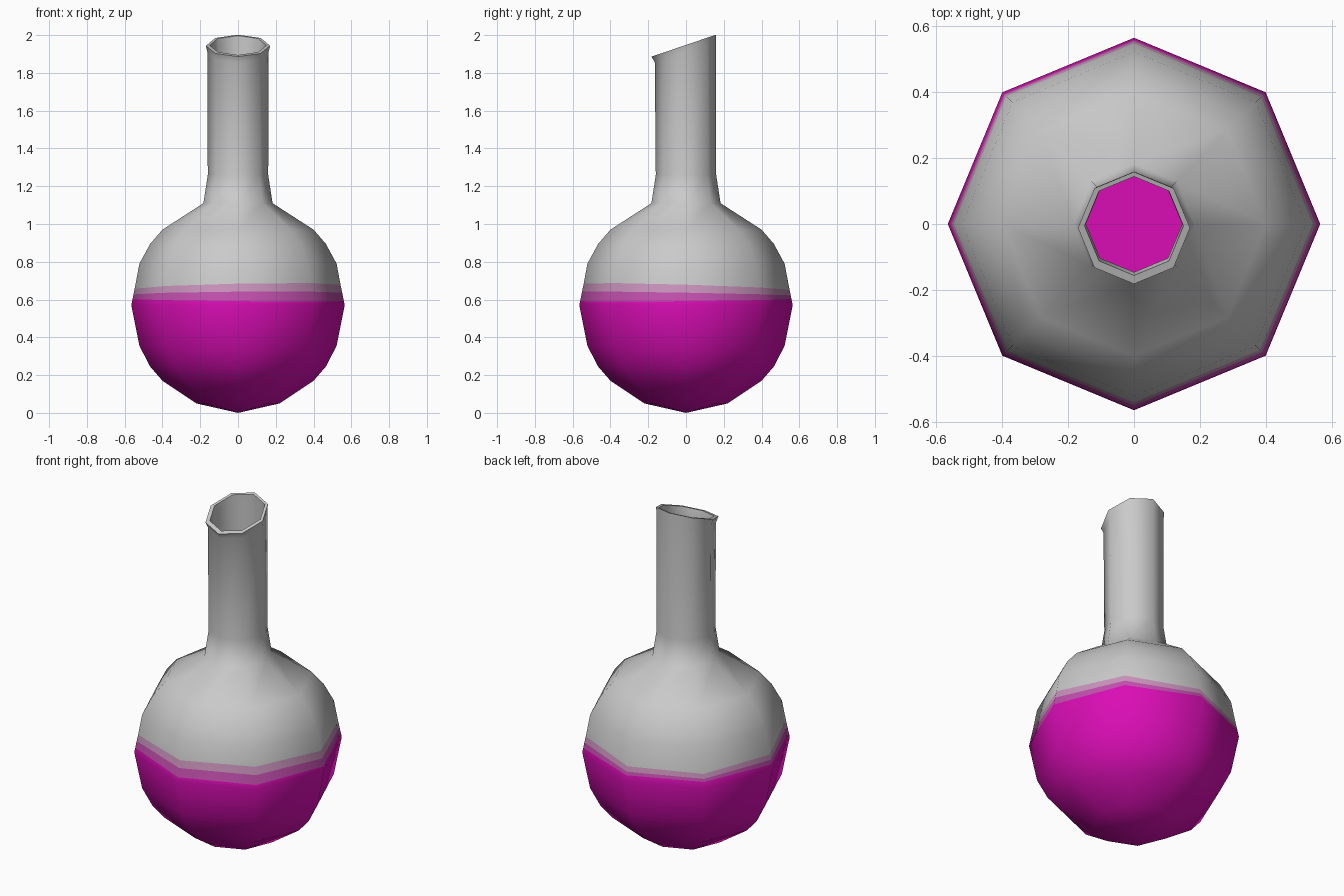
import bpy, bmesh, math

if "Cube" in bpy.data.objects:
    bpy.data.objects.remove(bpy.data.objects["Cube"])

SIDES = 8


def material(name, rgb):
    m = bpy.data.materials.new(name)
    m.diffuse_color = (*rgb, 1)
    m.use_nodes = True
    m.node_tree.nodes["Principled BSDF"].inputs["Base Color"].default_value = m.diffuse_color
    return m


GREY, LIGHT, MID, LIQUID = range(4)
mats = [material("grey glass", (0.59, 0.59, 0.59)),
        material("pale pink film", (0.58, 0.29, 0.50)),
        material("pink film", (0.54, 0.08, 0.42)),
        material("magenta liquid", (0.70, 0.004, 0.46))]


def belly_radius(z):
    # radius just above the widest ring of the belly
    return 0.565 - 0.045 * (z - 0.57) / 0.22


def ring(bm, r, z, tilt=(0, 0), shift=0.0, belly=False):
    verts = []
    for i in range(SIDES):
        a = 2 * math.pi * i / SIDES
        x, y = r * math.cos(a), r * math.sin(a) + shift
        h = z + tilt[0] * x + tilt[1] * y
        if belly:
            k = belly_radius(h) / r
            x, y = x * k, y * k
        verts.append(bm.verts.new((x, y, h)))
    return verts


def bridge(bm, low, high, mat):
    for i in range(SIDES):
        j = (i + 1) % SIDES
        f = bm.faces.new((low[i], low[j], high[j], high[i]))
        f.material_index = mat


def finish(bm, name):
    me = bpy.data.meshes.new(name)
    bm.to_mesh(me)
    bm.free()
    for m in mats:
        me.materials.append(m)
    ob = bpy.data.objects.new(name, me)
    bpy.context.collection.objects.link(ob)
    bpy.context.view_layer.objects.active = ob
    ob.select_set(True)
    bpy.ops.object.shade_smooth_by_angle(angle=math.radians(60))
    ob.select_set(False)
    return ob


# Flask: octagonal lathe, round belly, straight neck, slanted rim
bm = bmesh.new()
slant = (0, 0.34)
rows = [  # ring, colour of the faces below it
    (ring(bm, 0.22, 0.05), LIQUID),
    (ring(bm, 0.40, 0.17), LIQUID),
    (ring(bm, 0.465, 0.245), LIQUID),
    (ring(bm, 0.522, 0.355), LIQUID),
    (ring(bm, 0.565, 0.57), LIQUID),
    (ring(bm, 0.56, 0.597, (-0.01, 0.01), belly=True), LIQUID),
    (ring(bm, 0.55, 0.632, (0.008, -0.018), belly=True), MID),
    (ring(bm, 0.545, 0.668, (0.02, -0.03), belly=True), LIGHT),
    (ring(bm, 0.522, 0.79), GREY),
    (ring(bm, 0.465, 0.895), GREY),
    (ring(bm, 0.40, 0.97), GREY),
    (ring(bm, 0.183, 1.11), GREY),
    (ring(bm, 0.160, 1.26), GREY),
    (ring(bm, 0.162, 1.91, slant, -0.003), GREY),
    (ring(bm, 0.170, 1.948, slant, -0.012), GREY),
    (ring(bm, 0.150, 1.948, slant, -0.006), GREY),
    (ring(bm, 0.146, 1.90, slant), GREY),
    (ring(bm, 0.146, 1.15), GREY),
]
for (low, _), (high, mat) in zip(rows, rows[1:]):
    bridge(bm, low, high, mat)
pole = bm.verts.new((0, 0, 0))
first = rows[0][0]
for i in range(SIDES):
    f = bm.faces.new((pole, first[(i + 1) % SIDES], first[i]))
    f.material_index = LIQUID
finish(bm, "flask")

# Liquid surface seen through the neck
bm = bmesh.new()
f = bm.faces.new(ring(bm, 0.55, 0.58))
f.material_index = LIQUID
finish(bm, "liquid_surface")
